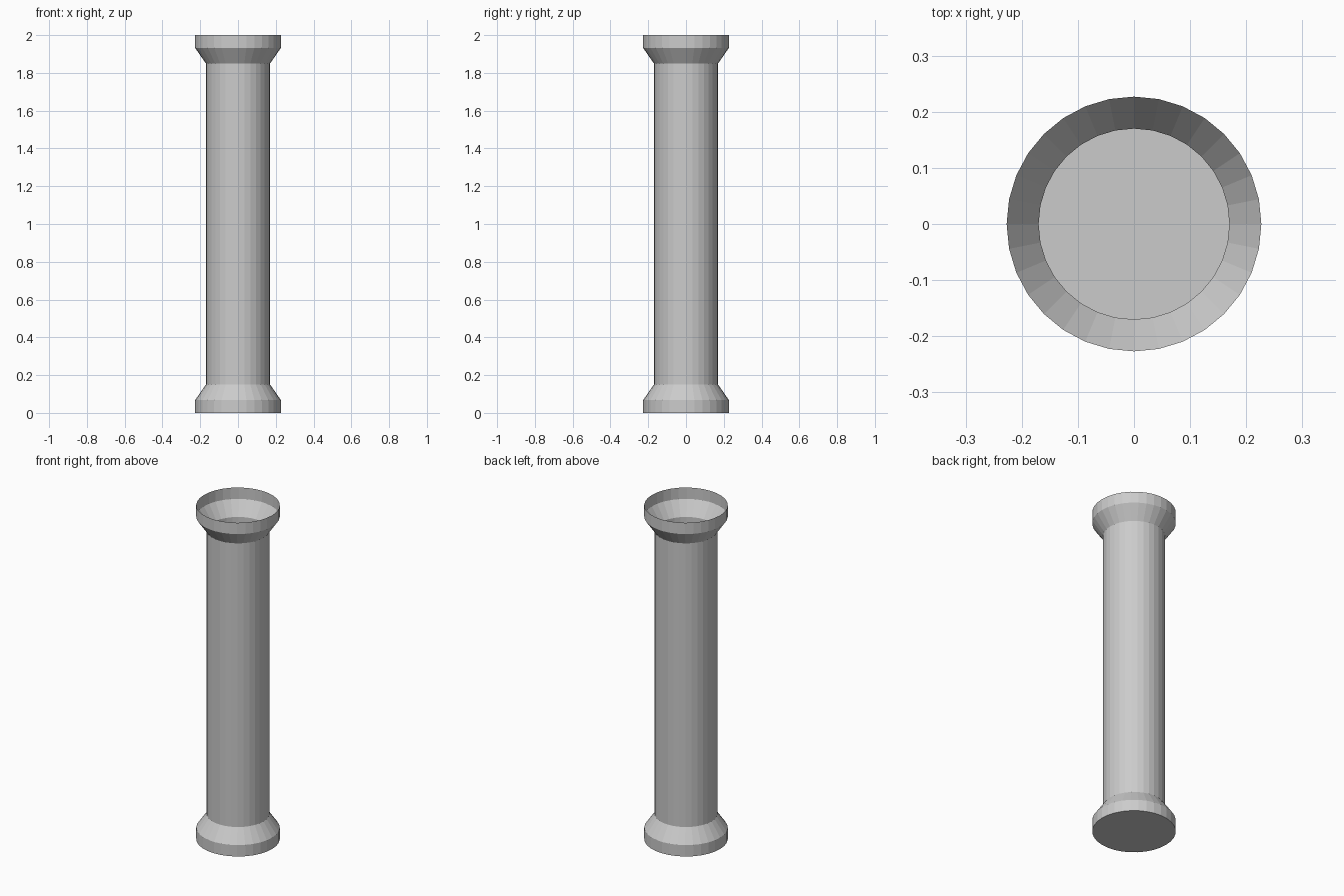
import bpy, bmesh
from math import cos, sin, tau

if "Cube" in bpy.data.objects:
    bpy.data.objects.remove(bpy.data.objects["Cube"])

SIDES = 32
# column outline from floor to open rim: (radius, height)
PROFILE = [(0.227, 0), (0.227, 0.068), (0.17, 0.15),
           (0.17, 1.85), (0.227, 1.932), (0.227, 2.0)]

bm = bmesh.new()
rings = [[bm.verts.new((r * cos(tau * i / SIDES), r * sin(tau * i / SIDES), z))
          for i in range(SIDES)] for r, z in PROFILE]

# foot, shaft and flared head as one open-topped shell
for low, high in zip(rings, rings[1:]):
    for i in range(SIDES):
        j = (i + 1) % SIDES
        bm.faces.new((low[i], low[j], high[j], high[i]))

# closed underside
bm.faces.new(rings[0][::-1])

mesh = bpy.data.meshes.new("column")
bm.to_mesh(mesh)
bm.free()
bpy.context.collection.objects.link(bpy.data.objects.new("column", mesh))
